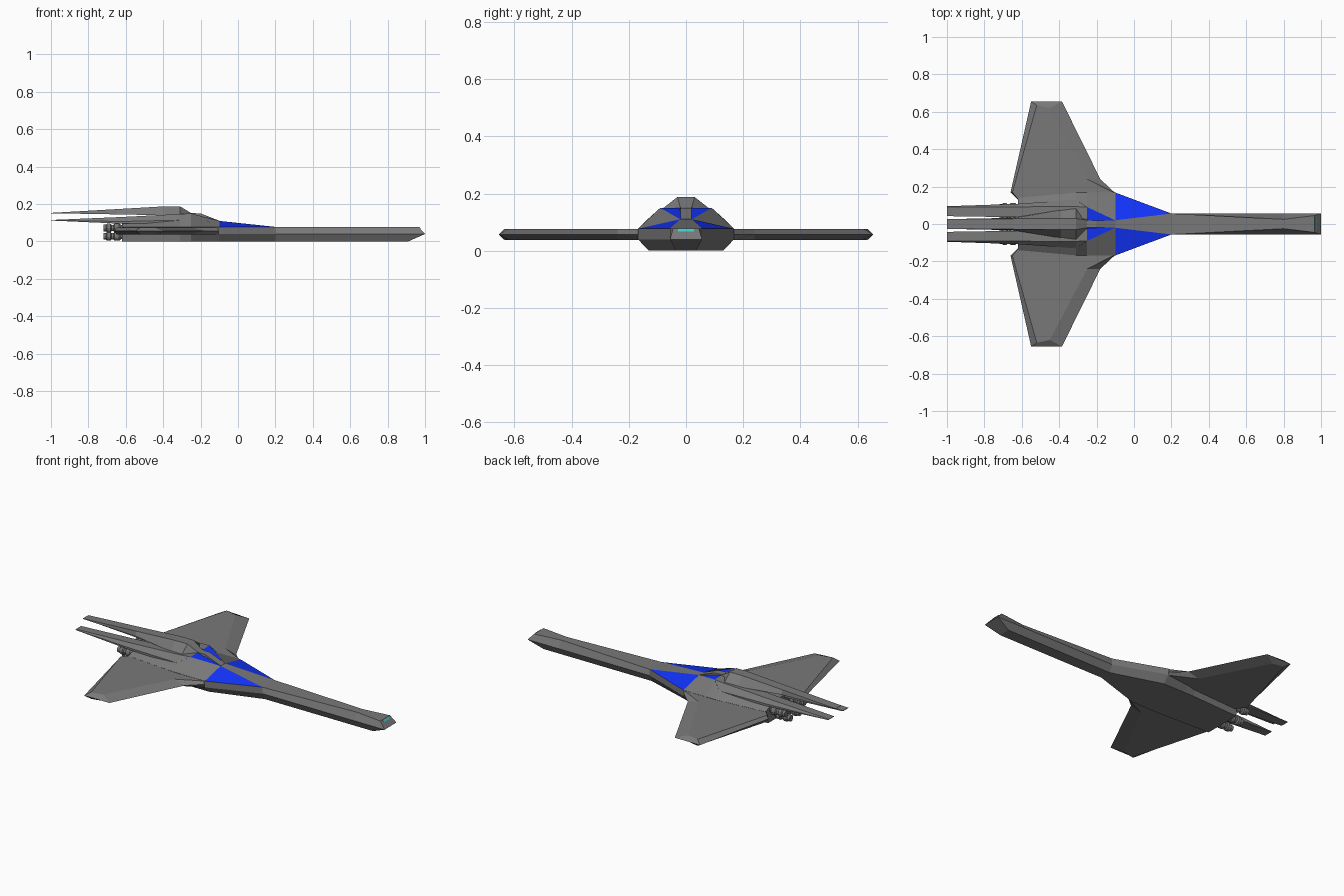
import bpy, bmesh
from math import cos, sin, pi

if "Cube" in bpy.data.objects:
    bpy.data.objects.remove(bpy.data.objects["Cube"])


def material(name, col):
    m = bpy.data.materials.new(name)
    m.diffuse_color = (*col, 1)
    m.use_nodes = True
    m.node_tree.nodes["Principled BSDF"].inputs["Base Color"].default_value = m.diffuse_color
    return m


GREY = material("dark_grey_paint", (0.19, 0.19, 0.19))
BLUE = material("blue_paint", (0.006, 0.035, 1.0))
TEAL = material("teal_glass", (0.05, 0.6, 0.6))


def loft(name, rings, keep=lambda i, j: True, caps=True, mat=GREY):
    """Skin closed rings of points; coincident points merge, so rings may pinch."""
    bm, seen = bmesh.new(), {}

    def vert(p):
        k = tuple(round(c, 4) for c in p)
        if k not in seen:
            seen[k] = bm.verts.new(k)
        return seen[k]

    def face(pts):
        vs = list(dict.fromkeys(vert(p) for p in pts))
        if len(vs) > 2 and bm.faces.get(vs) is None:
            bm.faces.new(vs)

    n = len(rings[0])
    for i in range(len(rings) - 1):
        for j in range(n):
            if keep(i, j):
                k = (j + 1) % n
                face([rings[i][j], rings[i][k], rings[i + 1][k], rings[i + 1][j]])
    if caps:
        face(rings[0])
        face(rings[-1])
    bmesh.ops.recalc_face_normals(bm, faces=bm.faces[:])
    me = bpy.data.meshes.new(name)
    bm.to_mesh(me)
    bm.free()
    ob = bpy.data.objects.new(name, me)
    bpy.context.collection.objects.link(ob)
    me.materials.append(mat)
    return ob


def mirrored(half):
    """Half section (bottom to top, y > 0) to a full ring."""
    return half + [(x, -y, z) for x, y, z in reversed(half)]


def hull_ring(x, bottom, mid, upper, side, side_z, inner, inner_z):
    return mirrored([(x, bottom, 0), (x, mid, .04), (x, *upper),
                     (x, side, side_z), (x, inner, inner_z)])


# Hull with long nose; the rear is the first ring, the tip edge the last
hull = [
    hull_ring(-.62, .115, .118, (.14, .077), .10, .092, .02, .11),
    hull_ring(-.31, .13, .135, (.168, .077), .13, .114, .02, .135),
    hull_ring(-.25, .13, .15, (.168, .077), .09, .15, .02, .15),
    hull_ring(-.10, .13, .168, (.168, .077), .02, .11, .02, .11),
    hull_ring(.20, .035, .056, (.056, .078), .056, .078, .056, .078),
    hull_ring(.80, .035, .056, (.025, .078), .025, .078, .025, .078),
    mirrored([(.91, .035, 0), (1, .056, .04)] + [(.965, .045, .078)] * 3),
    mirrored([(1, .056, .04)] * 5),
]


# Blue panels are the shoulder triangles and the canopy side triangles
def is_blue(i, j):
    return (i == 3 and j in (2, 6)) or (i == 2 and j in (3, 5))


loft("hull", hull, lambda i, j: not is_blue(i, j))
loft("blue_panels", hull, is_blue, caps=False, mat=BLUE)

# Teal sensor window lying on the nose slope
loft("nose_window", [
    [(.968, -.028, .0755), (.968, .028, .0755), (.975, .028, .067), (.975, -.028, .067)],
    [(.970, -.028, .077), (.970, .028, .077), (.977, .028, .068), (.977, -.028, .068)],
], mat=TEAL)


# Raised spine running back into the high centre prong
def spine_ring(x, base, base_z, top, top_z):
    return mirrored([(x, base, base_z), (x, top, top_z)])


loft("spine_prong", [spine_ring(*r) for r in (
    (-.10, .02, .10, .02, .111), (-.20, .02, .11, .02, .15), (-.25, .03, .12, .02, .152),
    (-.31, .085, .145, .03, .188), (-.39, .075, .14, .03, .188),
    (-.65, .033, .145, .028, .173), (-1, .026, .151, .026, .153))])

# Bevelled wing outline and the smaller flat top outline
edge = [(-.10, .165), (-.18, .24), (-.385, .655), (-.55, .655), (-.66, .17), (-.60, .11), (-.10, .10)]
flat = [(-.10, .165), (-.25, .24), (-.45, .62), (-.52, .635), (-.65, .17), (-.60, .11), (-.10, .10)]

# Stepped engine profile: x, radius
engine = [(-.58, .016), (-.625, .016), (-.635, .024), (-.66, .024), (-.665, .017),
          (-.677, .017), (-.682, .024), (-.70, .024), (-.705, .018), (-.72, .018)]

# Low side prong: x, inner y, outer y, top outer y, bottom z, shoulder z, top z
prong = [(-.25, .03, .092, .09, .11, .147, .15), (-.31, .03, .13, .093, .10, .114, .147),
         (-.62, .036, .108, .092, .095, .107, .131), (-1, .042, .095, .09, .112, .113, .115)]

for label, s in (("left", 1), ("right", -1)):
    loft(label + "_wing", [
        [(x, s * y, .038) for x, y in flat],
        [(x, s * y, .057) for x, y in edge],
        [(x, s * y, .076) for x, y in flat]])
    loft(label + "_prong", [
        [(x, s * a, lo), (x, s * b, lo), (x, s * b, mid), (x, s * c, hi), (x, s * a, hi)]
        for x, a, b, c, lo, mid, hi in prong])
    for tag, y, z in (("upper", .088, .072), ("lower", .042, .028)):
        loft(f"{label}_{tag}_engine", [
            [(x, s * y + r * cos(k * pi / 6), z + r * sin(k * pi / 6)) for k in range(12)]
            for x, r in engine])
